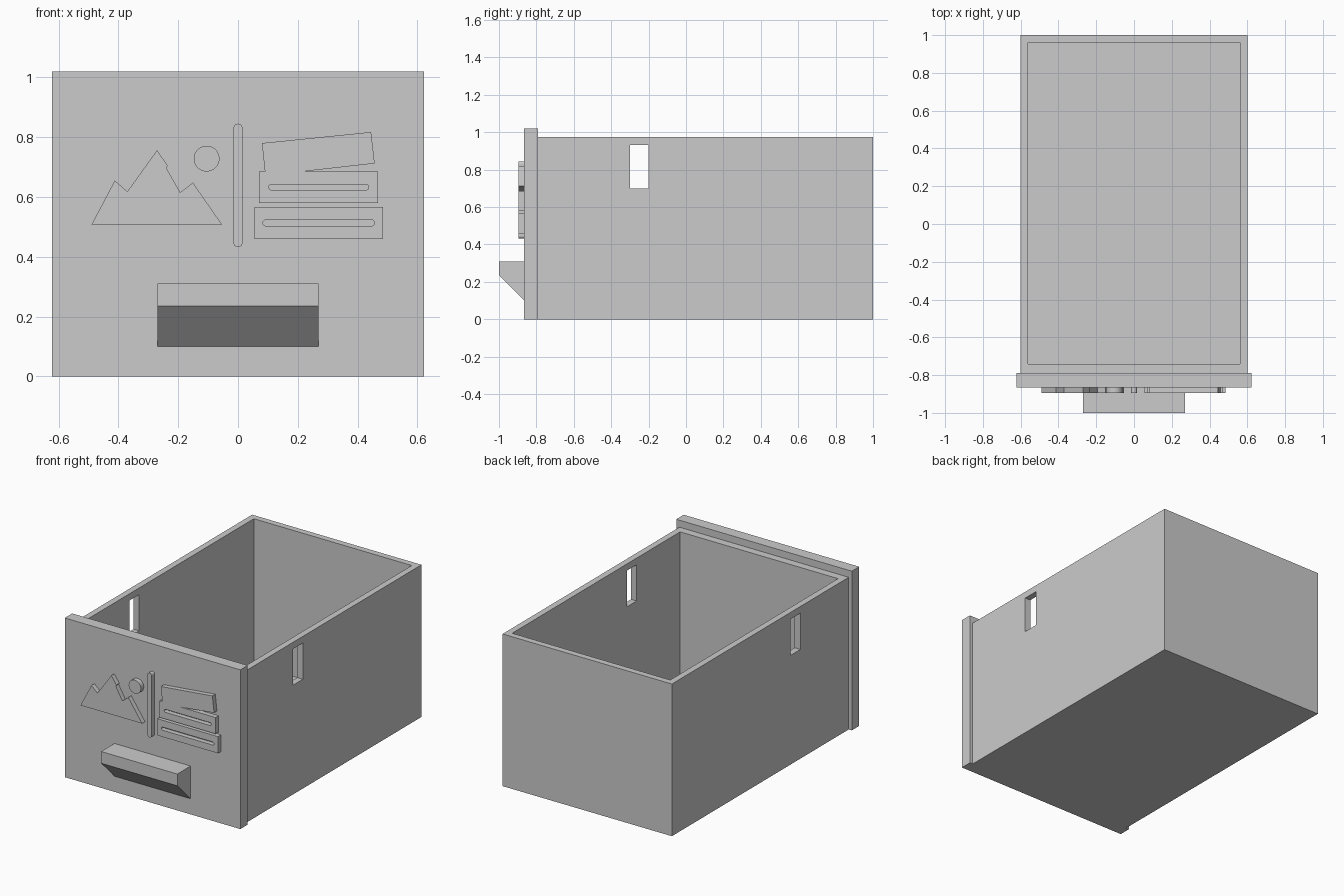
import bpy, bmesh, math
from mathutils import Matrix

cube = bpy.data.objects.get("Cube")
if cube:
    bpy.data.objects.remove(cube, do_unlink=True)

COLOUR = (0.6, 0.6, 0.6, 1)
grey = bpy.data.materials.new("plain grey")
grey.use_nodes = True
grey.diffuse_color = COLOUR
grey.node_tree.nodes["Principled BSDF"].inputs["Base Color"].default_value = COLOUR

PANEL_FRONT, PANEL_BACK = -0.865, -0.79
RELIEF_FRONT = -0.895


def add_object(name, bm):
    bmesh.ops.recalc_face_normals(bm, faces=bm.faces)
    mesh = bpy.data.meshes.new(name)
    bm.to_mesh(mesh)
    bm.free()
    mesh.materials.append(grey)
    obj = bpy.data.objects.new(name, mesh)
    bpy.context.collection.objects.link(obj)
    return obj


def box(name, low, high, adjust=None):
    bm = bmesh.new()
    bmesh.ops.create_cube(bm, size=1)
    for v in bm.verts:
        v.co = [lo if c < 0 else hi for c, lo, hi in zip(v.co, low, high)]
        if adjust:
            adjust(v)
    return add_object(name, bm)


def cut(obj, cutters):
    for cutter in cutters:
        cutter.hide_render = True
        mod = obj.modifiers.new("cut", 'BOOLEAN')
        mod.operation, mod.solver, mod.object = 'DIFFERENCE', 'EXACT', cutter
    graph = bpy.context.evaluated_depsgraph_get()
    mesh = bpy.data.meshes.new_from_object(obj.evaluated_get(graph))
    obj.modifiers.clear()
    obj.data = mesh
    for cutter in cutters:
        bpy.data.objects.remove(cutter, do_unlink=True)


def stadium(x0, x1, z0, z1, steps=10):
    """Rounded slot outline; equal sides give a circle."""
    r = min(x1 - x0, z1 - z0) / 2
    points = []
    for i in range(4 * steps):
        a = math.tau * (i + 0.5) / (4 * steps)
        cx = x1 - r if math.cos(a) > 0 else x0 + r
        cz = z1 - r if math.sin(a) > 0 else z0 + r
        points.append((cx + r * math.cos(a), cz + r * math.sin(a)))
    return points


def relief(name, *outlines):
    """Raised plate on the front panel; later outlines are holes."""
    curve = bpy.data.curves.new(name, 'CURVE')
    curve.dimensions, curve.fill_mode = '2D', 'BOTH'
    curve.extrude = (PANEL_FRONT - RELIEF_FRONT) / 2
    for outline in outlines:
        spline = curve.splines.new('POLY')
        spline.points.add(len(outline) - 1)
        for p, (x, z) in zip(spline.points, outline):
            p.co = (x, z, 0, 1)
        spline.use_cyclic_u = True
    temp = bpy.data.objects.new(name + " outline", curve)
    bpy.context.collection.objects.link(temp)
    graph = bpy.context.evaluated_depsgraph_get()
    mesh = bpy.data.meshes.new_from_object(temp.evaluated_get(graph))
    bpy.data.objects.remove(temp, do_unlink=True)
    bm = bmesh.new()
    bm.from_mesh(mesh)
    bpy.data.meshes.remove(mesh)
    bmesh.ops.remove_doubles(bm, verts=bm.verts, dist=1e-5)
    for f in bm.faces:
        f.smooth = False
    middle = (PANEL_FRONT + RELIEF_FRONT) / 2
    bm.transform(Matrix.Translation((0, middle, 0)) @ Matrix.Rotation(math.pi / 2, 4, 'X'))
    return add_object(name, bm)


# Open drawer box with a slot through each side wall
tray = box("drawer_box", (-0.6, PANEL_BACK, 0), (0.6, 1, 0.975))
cut(tray, [
    box("cavity_cutter", (-0.56, -0.74, 0.04), (0.56, 0.96, 1.2)),
    box("slot_cutter", (-0.8, -0.3, 0.7), (0.8, -0.2, 0.932)),
])

# Front panel, slightly wider and taller than the box
box("front_panel", (-0.622, PANEL_FRONT, 0), (0.622, PANEL_BACK, 1.02))


# Pull handle with a slanted underside
def slant(v):
    if v.co.y < -0.95 and v.co.z < 0.2:
        v.co.z = 0.235


box("handle", (-0.27, -1, 0.1), (0.27, PANEL_FRONT, 0.31), slant)

# Raised decoration: mountains, sun, divider and storage boxes
relief("mountain_relief", [
    (-0.49, 0.507), (-0.412, 0.655), (-0.37, 0.618), (-0.271, 0.756), (-0.235, 0.705),
    (-0.24, 0.697), (-0.193, 0.615), (-0.151, 0.648), (-0.053, 0.507)])
relief("sun_relief", stadium(-0.148, -0.062, 0.685, 0.771))
relief("divider_relief", stadium(-0.015, 0.015, 0.432, 0.845))
relief("open_box_relief", [
    (0.07, 0.58), (0.468, 0.58), (0.468, 0.685), (0.217, 0.685), (0.457, 0.712),
    (0.445, 0.817), (0.08, 0.78), (0.09, 0.685), (0.07, 0.685)],
    stadium(0.103, 0.437, 0.623, 0.642))
relief("lower_box_relief", [
    (0.055, 0.46), (0.485, 0.46), (0.485, 0.567), (0.055, 0.567)],
    stadium(0.083, 0.457, 0.503, 0.523))
